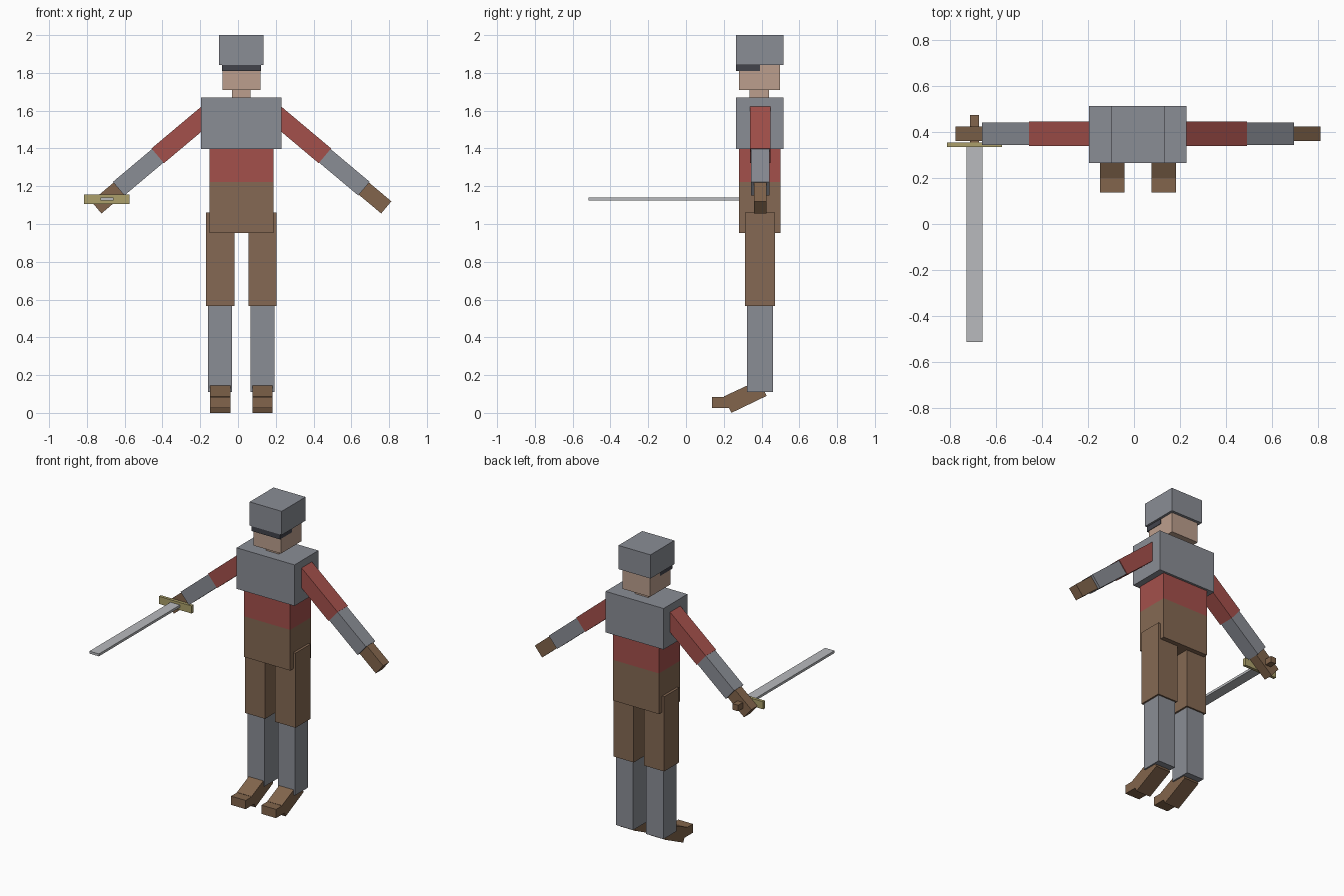
import bpy, bmesh, math
from mathutils import Matrix, Vector

if "Cube" in bpy.data.objects:
    bpy.data.objects.remove(bpy.data.objects["Cube"])

CX = 0.0175                      # body mid-plane
ARM_Y = 0.393


def material(name, rgb):
    lin = [(c / 255 / 12.92) if c / 255 <= 0.04045 else ((c / 255 + 0.055) / 1.055) ** 2.4 for c in rgb]
    m = bpy.data.materials.new(name)
    m.diffuse_color = (*lin, 1)
    m.use_nodes = True
    m.node_tree.nodes["Principled BSDF"].inputs["Base Color"].default_value = m.diffuse_color
    return m


steel = material("steel grey", (138, 141, 149))
red = material("red cloth", (164, 80, 75))
brown = material("brown cloth", (133, 105, 83))
leather = material("brown leather", (130, 101, 76))
skin = material("skin", (188, 159, 141))
dark = material("dark visor", (66, 67, 75))
gold = material("dull gold", (172, 160, 107))
blade_grey = material("blade grey", (184, 186, 189))


def finish(name, bm, *mats):
    mesh = bpy.data.meshes.new(name)
    bm.to_mesh(mesh)
    bm.free()
    for m in mats:
        mesh.materials.append(m)
    ob = bpy.data.objects.new(name, mesh)
    bpy.context.collection.objects.link(ob)
    return ob


def box_bm(center, size, rot=None):
    bm = bmesh.new()
    mat = Matrix.Translation(center) @ (rot or Matrix()) @ Matrix.Diagonal((*size, 1))
    bmesh.ops.create_cube(bm, size=1, matrix=mat)
    return bm


def box(name, mat, x, y, z):
    """Axis-aligned box from its (low, high) ranges."""
    lo, hi = Vector((x[0], y[0], z[0])), Vector((x[1], y[1], z[1]))
    return finish(name, box_bm((lo + hi) / 2, hi - lo), mat)


def limb(name, mat, side, a, b, depth, thick):
    """Slanted arm box between two (x offset, z) points in the front plane."""
    p = Vector((CX + side * a[0], ARM_Y, a[1]))
    q = Vector((CX + side * b[0], ARM_Y, b[1]))
    d = q - p
    rot = Matrix.Rotation(-math.atan2(d.z, d.x), 4, 'Y')
    finish(name, box_bm((p + q) / 2, (d.length, depth, thick), rot), mat)


# Head
box("helmet", steel, (-0.10, 0.135), (0.265, 0.515), (1.843, 2.0))
box("visor", dark, (-0.086, 0.122), (0.266, 0.393), (1.81, 1.843))
box("head", skin, (-0.083, 0.119), (0.28, 0.497), (1.71, 1.85))
box("neck", skin, (-0.032, 0.065), (0.337, 0.44), (1.66, 1.715))

# Torso: armoured chest over a body that is red above the waist, brown below
box("chest_armour", steel, (-0.196, 0.229), (0.265, 0.515), (1.398, 1.67))
bm = box_bm((CX, 0.39, 1.18), (0.339, 0.22, 0.455))
bmesh.ops.bisect_plane(bm, geom=bm.verts[:] + bm.edges[:] + bm.faces[:],
                       plane_co=(0, 0, 1.222), plane_no=(0, 0, 1))
for f in bm.faces:
    f.material_index = 1 if f.calc_center_median().z < 1.222 else 0
finish("torso", bm, red, brown)

for side, tag in ((-1, "right"), (1, "left")):
    # Legs
    c = CX + side * 0.1115

    def leg_box(name, mat, half, y, z):
        box(f"{tag}_{name}", mat, (c - half, c + half), y, z)

    leg_box("thigh", brown, 0.0745, (0.312, 0.47), (0.565, 1.06))
    leg_box("shin_armour", steel, 0.0635, (0.323, 0.46), (0.11, 0.567))
    leg_box("toe", leather, 0.0535, (0.138, 0.236), (0.027, 0.085))
    # Foot profile slanting down from the ankle
    bm = bmesh.new()
    profile = [(0.24, 0.0), (0.427, 0.09), (0.387, 0.174), (0.2, 0.087)]
    face = bm.faces.new([bm.verts.new((c - 0.0535, y, z)) for y, z in profile])
    ext = bmesh.ops.extrude_face_region(bm, geom=[face])
    bmesh.ops.translate(bm, vec=(0.107, 0, 0),
                        verts=[v for v in ext["geom"] if isinstance(v, bmesh.types.BMVert)])
    bmesh.ops.recalc_face_normals(bm, faces=bm.faces[:])
    finish(f"{tag}_foot", bm, leather)

    # Arms
    limb(f"{tag}_upper_arm", red, side, (0.145, 1.611), (0.4425, 1.361), 0.108, 0.102)
    limb(f"{tag}_forearm_armour", steel, side, (0.435, 1.367), (0.6495, 1.187), 0.098, 0.094)
    limb(f"{tag}_hand", leather, side, (0.63, 1.203), (0.7675, 1.088), 0.064, 0.084)

# Sword held forward
box("sword_blade", blade_grey, (-0.729, -0.66), (-0.515, 0.345), (1.124, 1.14))
box("sword_guard", gold, (-0.815, -0.575), (0.335, 0.355), (1.106, 1.156))
box("sword_grip", leather, (-0.715, -0.675), (0.35, 0.475), (1.112, 1.152))
